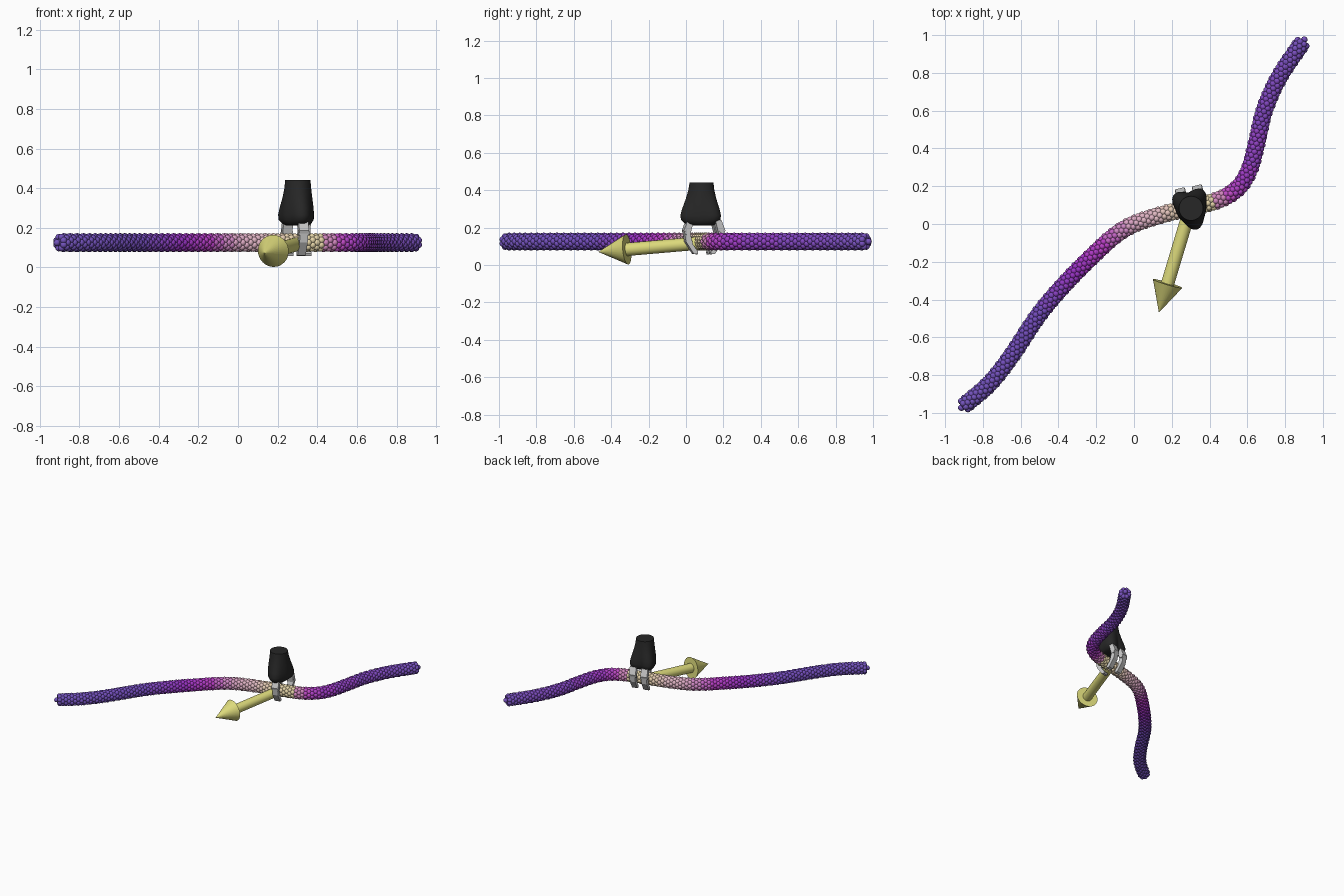
import bpy, bmesh, math
from mathutils import Vector

if "Cube" in bpy.data.objects:
    bpy.data.objects.remove(bpy.data.objects["Cube"])


def material(name, rgb):
    m = bpy.data.materials.new(name)
    m.diffuse_color = (*rgb, 1)
    m.use_nodes = True
    m.node_tree.nodes["Principled BSDF"].inputs["Base Color"].default_value = m.diffuse_color
    return m


def add_mesh(name, verts, faces, mats=(), smooth=None):
    me = bpy.data.meshes.new(name)
    me.from_pydata([tuple(v) for v in verts], [], faces)
    for m in mats:
        me.materials.append(m)
    bm = bmesh.new()
    bm.from_mesh(me)
    bmesh.ops.recalc_face_normals(bm, faces=bm.faces)
    bm.to_mesh(me)
    bm.free()
    ob = bpy.data.objects.new(name, me)
    bpy.context.collection.objects.link(ob)
    if smooth is not None:
        bpy.ops.object.select_all(action='DESELECT')
        ob.select_set(True)
        bpy.context.view_layer.objects.active = ob
        bpy.ops.object.shade_smooth_by_angle(angle=math.radians(smooth))
    return ob


def loft(name, rings, mats=(), smooth=None):
    n = len(rings[0])
    verts = [v for r in rings for v in r]
    faces = [(k * n + i, k * n + (i + 1) % n, (k + 1) * n + (i + 1) % n, (k + 1) * n + i)
             for k in range(len(rings) - 1) for i in range(n)]
    faces += [tuple(range(n)), tuple(range(len(verts) - n, len(verts)))]
    return add_mesh(name, verts, faces, mats, smooth)


def circle(c, u, v, r, n):
    return [c + r * (math.cos(2 * math.pi * i / n) * u + math.sin(2 * math.pi * i / n) * v)
            for i in range(n)]


UP = Vector((0, 0, 1))
ROPE_Z, BEAD, RING_R, STEP = 0.125, 0.0175, 0.031, 0.022

# Rope centre line
ctrl = [(-.914, -.973), (-.77, -.85), (-.65, -.70), (-.5, -.475), (-.35, -.30), (-.2, -.15),
        (-.1, -.06), (0, 0), (.15, .05), (.3, .088), (.45, .128), (.55, .19), (.61, .285),
        (.65, .43), (.69, .60), (.77, .78), (.905, .981)]
P = [Vector((x, y, ROPE_Z)) for x, y in ctrl]
P = [2 * P[0] - P[1]] + P + [2 * P[-1] - P[-2]]
fine = []
for a, b, c, d in zip(P, P[1:], P[2:], P[3:]):
    for k in range(40):
        t = k / 40
        fine.append(.5 * (2 * b + (c - a) * t + (2 * a - 5 * b + 4 * c - d) * t * t
                          + (3 * b - a - 3 * c + d) * t ** 3))
dist = [0]
for a, b in zip(fine, fine[1:]):
    dist.append(dist[-1] + (b - a).length)
total = dist[-1]
count = round(total / STEP)
path, j = [], 0
for i in range(count + 1):
    s = total * i / count
    while j < len(fine) - 2 and dist[j + 1] < s:
        j += 1
    path.append(fine[j].lerp(fine[j + 1], (s - dist[j]) / (dist[j + 1] - dist[j])))

# Rope colours, blended along x from cool ends to the warm grip
stops = [(-.95, (.17, .09, .50)), (-.5, (.17, .07, .50)), (-.3, (.32, .03, .55)),
         (-.15, (.50, .05, .56)), (-.02, (.72, .38, .56)), (.12, (.76, .50, .55)),
         (.24, (.78, .62, .42)), (.40, (.78, .68, .38)), (.47, (.58, .08, .56)),
         (.58, (.36, .04, .56)), (.68, (.22, .06, .52)), (.95, (.17, .09, .50))]


def heat(x):
    for (xa, ca), (xb, cb) in zip(stops, stops[1:]):
        if x <= xb:
            return Vector(ca).lerp(Vector(cb), max(0, (x - xa) / (xb - xa)))
    return Vector(stops[-1][1])


bands = 40
rope_mats = [material(f"rope_colour_{i}", heat(-.95 + 1.9 * (i + .5) / bands)) for i in range(bands)]


def band(x):
    return max(0, min(bands - 1, int((x + .95) / 1.9 * bands)))


# Rope surface: staggered rings of small beads around a core
bm = bmesh.new()
bmesh.ops.create_icosphere(bm, subdivisions=2, radius=BEAD)
ball_v = [v.co.copy() for v in bm.verts]
ball_f = [[v.index for v in f.verts] for f in bm.faces]
bm.free()
verts, faces, index, core = [], [], [], []
for i, p in enumerate(path):
    t = (path[min(i + 1, count)] - path[max(i - 1, 0)]).normalized()
    side = t.cross(UP)
    s = min(i, count - i) * total / count
    r = RING_R * math.sqrt(max(0, 1 - max(0, 1 - s / RING_R) ** 2))
    core.append(circle(p, side, UP, max(.004, r * 1.25), 16))
    beads = 8 if r > .001 else 1
    for k in range(beads):
        a = 2 * math.pi * (k + .5 * (i % 2)) / beads
        c = p + r * (math.cos(a) * side + math.sin(a) * UP)
        o = len(verts)
        verts += [c + v for v in ball_v]
        faces += [[o + q for q in f] for f in ball_f]
        index += [band(p.x)] * len(ball_f)
rope = add_mesh("rope_beads", verts, faces, rope_mats, 60)
rope.data.polygons.foreach_set("material_index", index)
core_ob = loft("rope_core", core, rope_mats, 60)
for f in core_ob.data.polygons:
    f.material_index = band(f.center.x)

# Force arrow: shaft and cone head
yellow = material("arrow_yellow", (.72, .70, .20))
tail, tip = Vector((.30, .09, .118)), Vector((.132, -.468, .07))
d = (tip - tail).normalized()
u = d.cross(UP).normalized()
v = u.cross(d)
base = tip - d * .16
loft("arrow_shaft", [circle(q, u, v, .035, 32) for q in (tail, base)], [yellow], 40)
loft("arrow_head", [circle(q, u, v, r, 32) for q, r in ((base, .081), (tip, .0005))], [yellow], 40)

# Gripper palm: round on top, three lobes at the bottom
black = material("palm_black", (.02, .02, .02))
lobes = [math.radians(a) for a in (-75, 58, 142)]


def palm_ring(z, r, lobe):
    ring = []
    for i in range(72):
        a = 2 * math.pi * i / 72
        bump = max(max(0, math.cos(a - b)) ** 7 for b in lobes)
        rr = r + lobe * bump
        ring.append(Vector((.302 + rr * math.cos(a), .083 + rr * math.sin(a), z)))
    return ring


loft("gripper_palm", [palm_ring(*q) for q in (
    (.44, .064, 0), (.40, .067, .004), (.35, .073, .014), (.30, .079, .027),
    (.265, .080, .036), (.24, .078, .034), (.222, .068, .024), (.212, .055, .015))], [black], 50)

# Gripper fingers: one in front, two behind, each with two links and a pin
UPPER = [(.055, .24), (.088, .24), (.110, .185), (.103, .165), (.074, .165)]
LOWER = [(.076, .178), (.106, .178), (.098, .125), (.055, .06), (.034, .057), (.03, .07), (.058, .108)]


def finger(name, x, y, sign):
    out = Vector((-.24, .97, 0)).normalized() * sign
    across = out.cross(UP)
    root = Vector((x, y, 0))

    def slab(part, prof, w):
        loft(f"{name}_{part}", [[root + out * a + UP * z + across * s for a, z in prof]
                                for s in (-w / 2, w / 2)])
    slab("upper_link", UPPER, .050)
    slab("lower_link", LOWER, .042)
    c = root + out * .091 + UP * .174
    loft(f"{name}_pin", [circle(c + across * s, out, UP, .014, 20) for s in (-.028, .028)],
         smooth=40)


finger("front_finger", .308, .090, -1)
finger("back_left_finger", .268, .082, 1)
finger("back_right_finger", .358, .098, 1)
